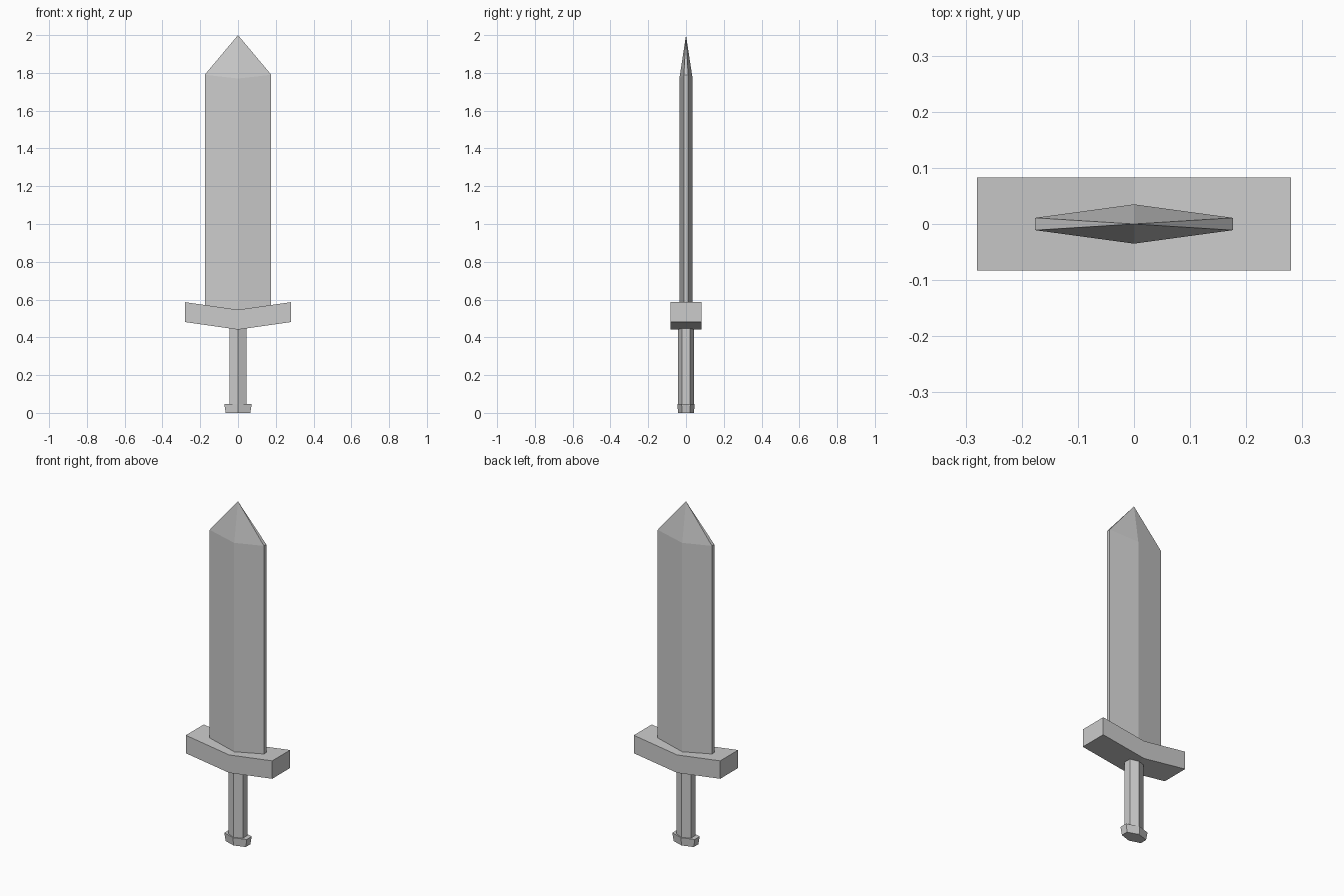
import bpy, bmesh

if "Cube" in bpy.data.objects:
    bpy.data.objects.remove(bpy.data.objects["Cube"])


def hexagon(hx, flat_y, ridge_y, z_side, z_mid):
    """Six-sided ring: flats on the x sides, ridges on the front and back."""
    return [(hx, -flat_y, z_side), (hx, flat_y, z_side), (0, ridge_y, z_mid),
            (-hx, flat_y, z_side), (-hx, -flat_y, z_side), (0, -ridge_y, z_mid)]


def loft(name, rings, cap_bottom=False, cap_top=False, apex=None):
    """Skin a stack of equal-sized rings, optionally closing the ends."""
    bm = bmesh.new()
    rows = [[bm.verts.new(p) for p in ring] for ring in rings]
    n = len(rows[0])
    for a, b in zip(rows, rows[1:]):
        for i in range(n):
            j = (i + 1) % n
            bm.faces.new((a[i], a[j], b[j], b[i]))
    if apex:
        tip = bm.verts.new(apex)
        for i in range(n):
            bm.faces.new((rows[-1][i], rows[-1][(i + 1) % n], tip))
    if cap_bottom:
        bm.faces.new(rows[0][::-1])
    if cap_top:
        bm.faces.new(rows[-1])
    bmesh.ops.recalc_face_normals(bm, faces=bm.faces)
    mesh = bpy.data.meshes.new(name)
    bm.to_mesh(mesh)
    bm.free()
    obj = bpy.data.objects.new(name, mesh)
    bpy.context.collection.objects.link(obj)
    return obj


# Blade: ridged section rising from the guard to a single point
loft("blade", [hexagon(0.176, 0.011, 0.035, 0.569, 0.544),
               hexagon(0.176, 0.011, 0.035, 1.79, 1.77)], apex=(0, 0, 2.0))

# Guard: shallow chevron, lofted along x
loft("guard", [[(x, -0.083, z - 0.105), (x, 0.083, z - 0.105),
                (x, 0.083, z), (x, -0.083, z)]
               for x, z in ((-0.28, 0.586), (0, 0.546), (0.28, 0.586))],
     cap_bottom=True, cap_top=True)

# Grip: six-sided shaft ending on the underside of the guard
loft("grip", [hexagon(0.046, 0.021, 0.042, 0.045, 0.045),
              hexagon(0.046, 0.021, 0.042, 0.448, 0.442)])

# Pommel: flared six-sided cap
loft("pommel", [hexagon(0.065, 0.021, 0.042, 0, 0),
                hexagon(0.073, 0.023, 0.046, 0.047, 0.047),
                hexagon(0.046, 0.021, 0.042, 0.047, 0.047)], cap_bottom=True)
